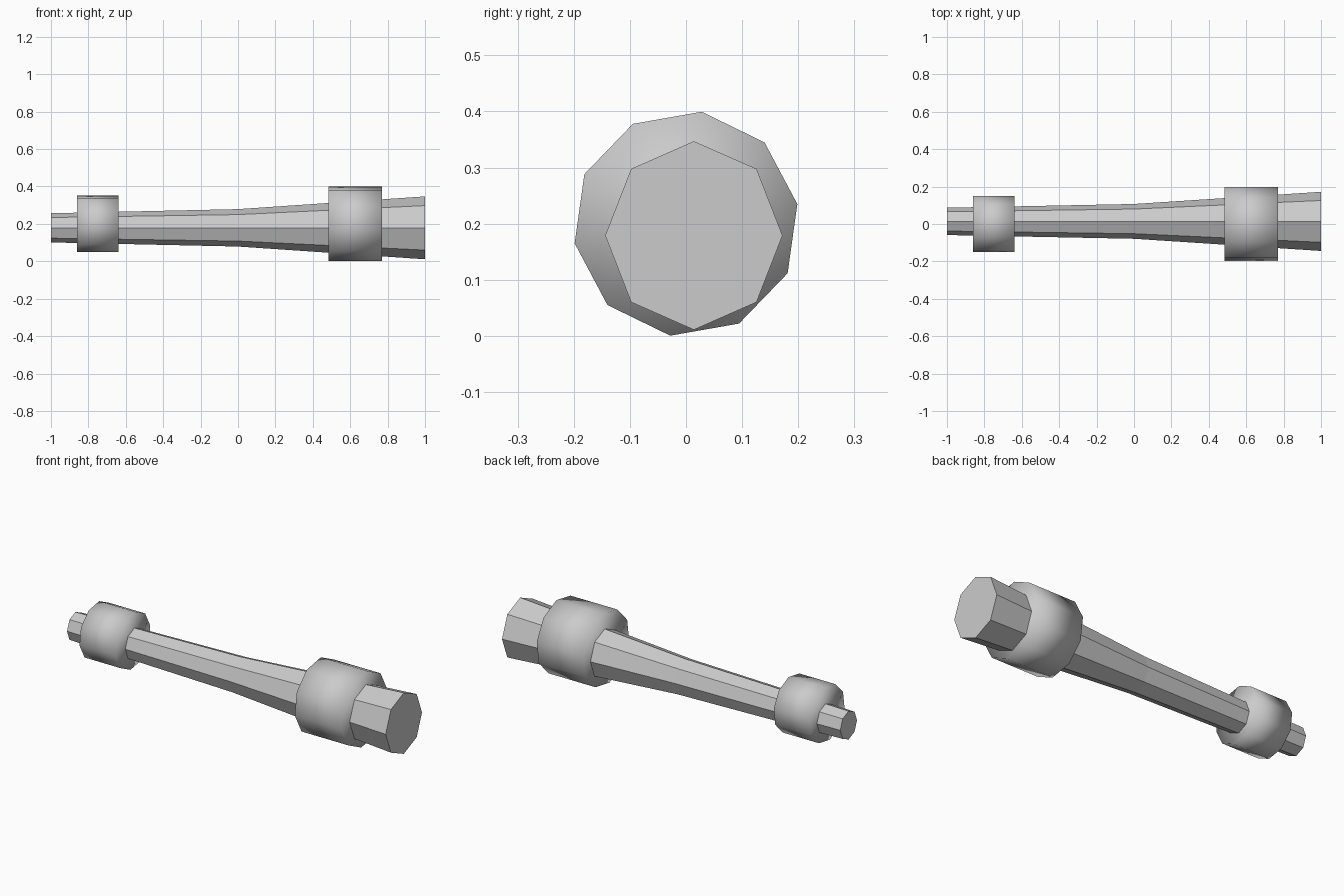
import bpy, bmesh
from math import cos, sin, radians, tau

if "Cube" in bpy.data.objects:
    bpy.data.objects.remove(bpy.data.objects["Cube"])


def loft(name, sections, sides, start, smooth):
    """Closed solid along x; each section is (x, y, z, radius_y, radius_z)."""
    bm = bmesh.new()
    rings = []
    for x, cy, cz, ry, rz in sections:
        angles = [start + tau * i / sides for i in range(sides)]
        rings.append([bm.verts.new((x, cy + ry * cos(a), cz + rz * sin(a))) for a in angles])
    for a, b in zip(rings, rings[1:]):
        for i in range(sides):
            j = (i + 1) % sides
            bm.faces.new((a[i], a[j], b[j], b[i]))
    bm.faces.new(rings[0])
    bm.faces.new(rings[-1])
    bmesh.ops.recalc_face_normals(bm, faces=bm.faces[:])
    for f in bm.faces:
        f.smooth = smooth
    mesh = bpy.data.meshes.new(name)
    bm.to_mesh(mesh)
    bm.free()
    obj = bpy.data.objects.new(name, mesh)
    bpy.context.collection.objects.link(obj)
    return obj


# Tapered eight-sided shaft, slightly off the collar axis
loft("shaft", [(-1, 0.014, 0.179, 0.073, 0.078),
               (0, 0.014, 0.179, 0.093, 0.100),
               (1, 0.014, 0.179, 0.158, 0.168)], 8, 0, False)

# Ten-sided, smooth-shaded collars
for name, x0, x1, r in (("small_collar", -0.86, -0.64, 0.153),
                        ("large_collar", 0.485, 0.77, 0.2015)):
    loft(name, [(x, 0, 0.2, r, r) for x in (x0, x1)], 10, radians(82), True)
